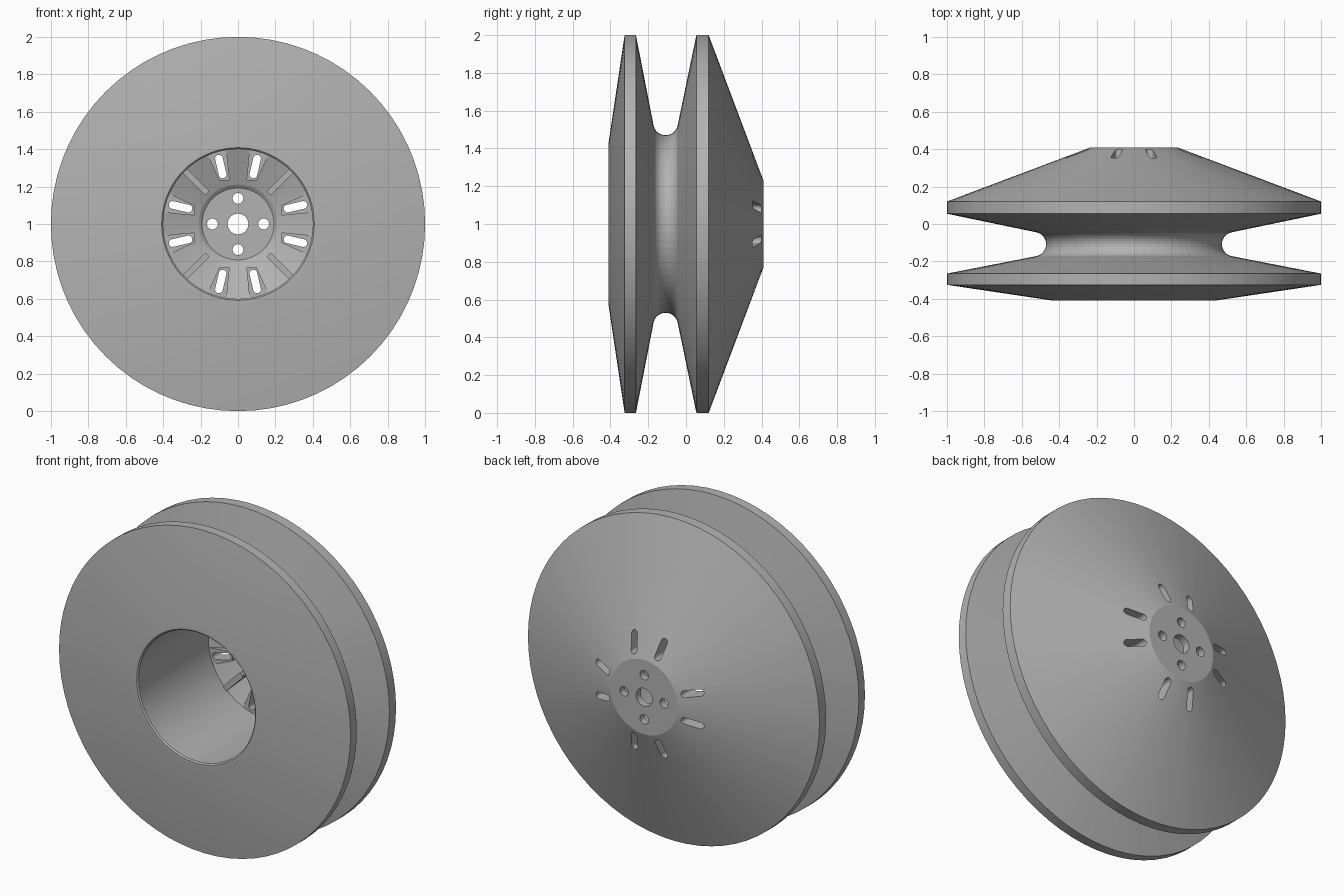
import bpy, bmesh, math
from mathutils import Matrix

if "Cube" in bpy.data.objects:
    bpy.data.objects.remove(bpy.data.objects["Cube"])

SEG = 72
grey = bpy.data.materials.new("plain grey")
grey.diffuse_color = (0.45, 0.45, 0.45, 1)
grey.use_nodes = True
grey.node_tree.nodes["Principled BSDF"].inputs["Base Color"].default_value = grey.diffuse_color


def make(name, bm):
    bmesh.ops.recalc_face_normals(bm, faces=bm.faces[:])
    me = bpy.data.meshes.new(name)
    bm.to_mesh(me)
    bm.free()
    ob = bpy.data.objects.new(name, me)
    ob.data.materials.append(grey)
    bpy.context.collection.objects.link(ob)
    return ob


def prism(bm, outline, front, back):
    """Solid from an (x, z) outline; front and back give y at a radius."""
    a = [bm.verts.new((x, front(math.hypot(x, z)), z)) for x, z in outline]
    b = [bm.verts.new((x, back(math.hypot(x, z)), z)) for x, z in outline]
    bm.faces.new(a)
    bm.faces.new(b[::-1])
    n = len(a)
    for i in range(n):
        j = (i + 1) % n
        bm.faces.new((a[i], b[i], b[j], a[j]))


def turn(points, deg, flip=1):
    c, s = math.cos(math.radians(deg)), math.sin(math.radians(deg))
    return [(x * flip * c - z * s, x * flip * s + z * c) for x, z in points]


def floor_y(r):
    return 0.28 + (0.4 - r) * 0.375


# Wheel profile (radius, y), with a rounded rope groove
groove = []
for i in range(13):
    t = math.radians(79 - 158 * i / 12)
    groove.append((0.535 - 0.065 * math.cos(t), -0.108 + 0.065 * math.sin(t)))
profile = [(0.055, 0.41), (0.23, 0.41), (1, 0.12), (1, 0.055)] + groove + [
    (1, -0.265), (1, -0.325), (0.43, -0.41), (0.408, -0.41), (0.4, -0.402),
    (0.4, floor_y(0.4)), (0.21, floor_y(0.21)), (0.192, 0.365), (0.055, 0.365)]
bm = bmesh.new()
rings = []
for i in range(SEG):
    a = 2 * math.pi * i / SEG
    rings.append([bm.verts.new((r * math.cos(a), y, r * math.sin(a))) for r, y in profile])
for i in range(SEG):
    p, q = rings[i], rings[(i + 1) % SEG]
    for k in range(len(profile)):
        m = (k + 1) % len(profile)
        bm.faces.new((p[k], p[m], q[m], q[k]))
wheel = make("pulley_wheel", bm)

# Raised pads around the slots, in mirrored pairs
pad = [(0.045, 0.232), (0.10, 0.232), (0.165, 0.375), (0.11, 0.395), (0.062, 0.408)]
bm = bmesh.new()
for q in range(4):
    for flip in (1, -1):
        prism(bm, turn(pad, q * 90, flip), lambda r: 0.279, lambda r: floor_y(r) + 0.02)
pads = make("slot_pads", bm)

# Diagonal ribs
rib = [(-0.017, 0.24), (-0.008, 0.232), (0.008, 0.232), (0.017, 0.24), (0.017, 0.41), (-0.017, 0.41)]
bm = bmesh.new()
for q in range(4):
    prism(bm, turn(rib, q * 90 + 45), lambda r: 0.272, lambda r: floor_y(r) + 0.02)
ribs = make("diagonal_ribs", bm)

# Cutter for the slots and bolt holes
slot = []
for i in range(16):
    a = 2 * math.pi * (i + 0.5) / 16
    slot.append((0.021 * math.cos(a), 0.021 * math.sin(a) + (0.043 if math.sin(a) > 0 else -0.043)))
slot = [(x + 0.092, z + 0.307) for x, z in turn(slot, -13)]
hole = [(0.029 * math.cos(i * math.pi / 12), 0.137 + 0.029 * math.sin(i * math.pi / 12)) for i in range(24)]
bm = bmesh.new()
for q in range(4):
    prism(bm, turn(hole, q * 90), lambda r: 0.2, lambda r: 0.5)
    for flip in (1, -1):
        prism(bm, turn(slot, q * 90, flip), lambda r: 0.2, lambda r: 0.5)
cutter = make("hole_cutter", bm)
cutter.hide_render = True

for ob in (wheel, pads):
    mod = ob.modifiers.new("holes", 'BOOLEAN')
    mod.operation = 'DIFFERENCE'
    mod.solver = 'EXACT'
    mod.object = cutter
    bpy.context.view_layer.objects.active = ob
    bpy.ops.object.modifier_apply(modifier=mod.name)
bpy.data.objects.remove(cutter)

# Smooth shading outside, flat facets in the groove
bpy.ops.object.select_all(action='DESELECT')
wheel.select_set(True)
bpy.context.view_layer.objects.active = wheel
bpy.ops.object.shade_smooth_by_angle(angle=math.radians(12))
for f in wheel.data.polygons:
    r = math.hypot(f.center.x, f.center.z)
    if 0.45 < r < 0.95 and -0.26 < f.center.y < 0.05:
        f.use_smooth = False

# Stand everything on the ground
for ob in (wheel, pads, ribs):
    ob.data.transform(Matrix.Translation((0, 0, 1)))
